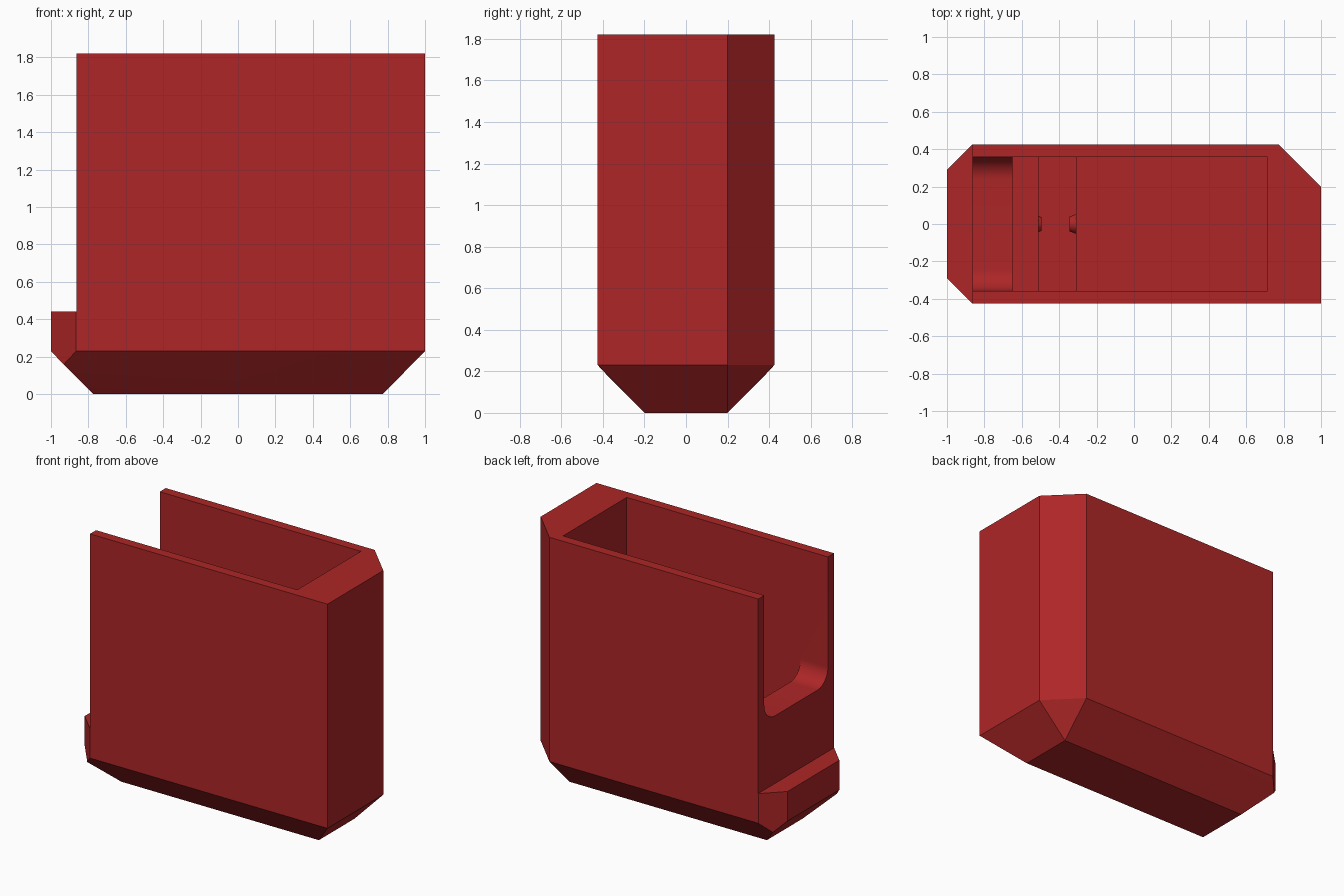
import bpy, bmesh, math
from mathutils import Matrix

if "Cube" in bpy.data.objects:
    bpy.data.objects.remove(bpy.data.objects["Cube"])

red = bpy.data.materials.new("deep_red")
red.diffuse_color = (0.42, 0.019, 0.02, 1)
red.use_nodes = True
red.node_tree.nodes["Principled BSDF"].inputs["Base Color"].default_value = red.diffuse_color


def make_object(name, bm):
    bmesh.ops.recalc_face_normals(bm, faces=bm.faces[:])
    mesh = bpy.data.meshes.new(name)
    bm.to_mesh(mesh)
    bm.free()
    mesh.materials.append(red)
    ob = bpy.data.objects.new(name, mesh)
    bpy.context.collection.objects.link(ob)
    return ob


def hull(name, points):
    bm = bmesh.new()
    for p in points:
        bm.verts.new(p)
    bmesh.ops.convex_hull(bm, input=bm.verts[:])
    bmesh.ops.dissolve_limit(bm, angle_limit=0.01, verts=bm.verts[:], edges=bm.edges[:])
    return make_object(name, bm)


def box(name, x0, x1, y0, y1, z0, z1):
    return hull(name, [(x, y, z) for x in (x0, x1) for y in (y0, y1) for z in (z0, z1)])


def cut(target, cutter):
    mod = target.modifiers.new("cut", 'BOOLEAN')
    mod.operation = 'DIFFERENCE'
    mod.solver = 'EXACT'
    mod.object = cutter
    bpy.context.view_layer.objects.active = target
    bpy.ops.object.modifier_apply(modifier=mod.name)
    bpy.data.objects.remove(cutter, do_unlink=True)


TOP, SHOULDER, STEP = 1.82, 0.23, 0.44
FLOOR, GROOVE = 0.40, 0.26
HALF_Y, IN_Y = 0.425, 0.357

# Holder body: chamfered outline, tapering to a smaller base
outline = [(1, -HALF_Y), (1, 0.2), (0.775, HALF_Y), (-0.865, HALF_Y),
           (-1, 0.29), (-1, -0.29), (-0.865, -HALF_Y)]
points = [(x, y, z) for x, y in outline for z in (SHOULDER, TOP)]
points += [(x, y, 0) for x in (-0.775, 0.775) for y in (-0.2, 0.2)]
points += [(-0.9325, s * 0.3575, 0.1575) for s in (-1, 1)]
body = hull("holder_body", points)

# Low step left standing at the open end
cut(body, box("step_cutter", -1.3, -0.864, -0.8, 0.8, STEP, 2.2))

# Deep pocket and the groove across its floor
cut(body, box("pocket_cutter", -0.65, 0.715, -IN_Y, IN_Y, FLOOR, 2.2))
cut(body, box("groove_cutter", -0.51, -0.31, -IN_Y, IN_Y, GROOVE, FLOOR + 0.2))

# Open end slot with rounded lower corners
R, SLOT_Z, N = 0.12, 0.92, 12
profile = [(-IN_Y, 2.2), (IN_Y, 2.2)]
for side, start in ((1, 0), (-1, -90)):
    for i in range(N + 1):
        a = math.radians(start - 90 * i / N)
        profile.append((side * (IN_Y - R) + R * math.cos(a), SLOT_Z + R + R * math.sin(a)))
cut(body, hull("slot_cutter", [(x, y, z) for y, z in profile for x in (-1.2, -0.6)]))

# Small tapered nubs on both groove walls
for name, x0, x1, r in (("left_nub", -0.53, -0.495, 0.055),
                        ("right_nub", -0.29, -0.345, 0.06)):
    bm = bmesh.new()
    turn = Matrix.Rotation(math.radians(90 if x1 > x0 else -90), 4, 'Y')
    bmesh.ops.create_cone(bm, cap_ends=True, segments=24, radius1=r, radius2=r * 0.65,
                          depth=abs(x1 - x0),
                          matrix=Matrix.Translation(((x0 + x1) / 2, 0, 0.33)) @ turn)
    make_object(name, bm)

# Smooth the curves, keep the hard edges
bpy.ops.object.select_all(action='DESELECT')
for ob in bpy.context.scene.objects:
    ob.select_set(True)
bpy.context.view_layer.objects.active = body
bpy.ops.object.shade_smooth_by_angle(angle=math.radians(25))
